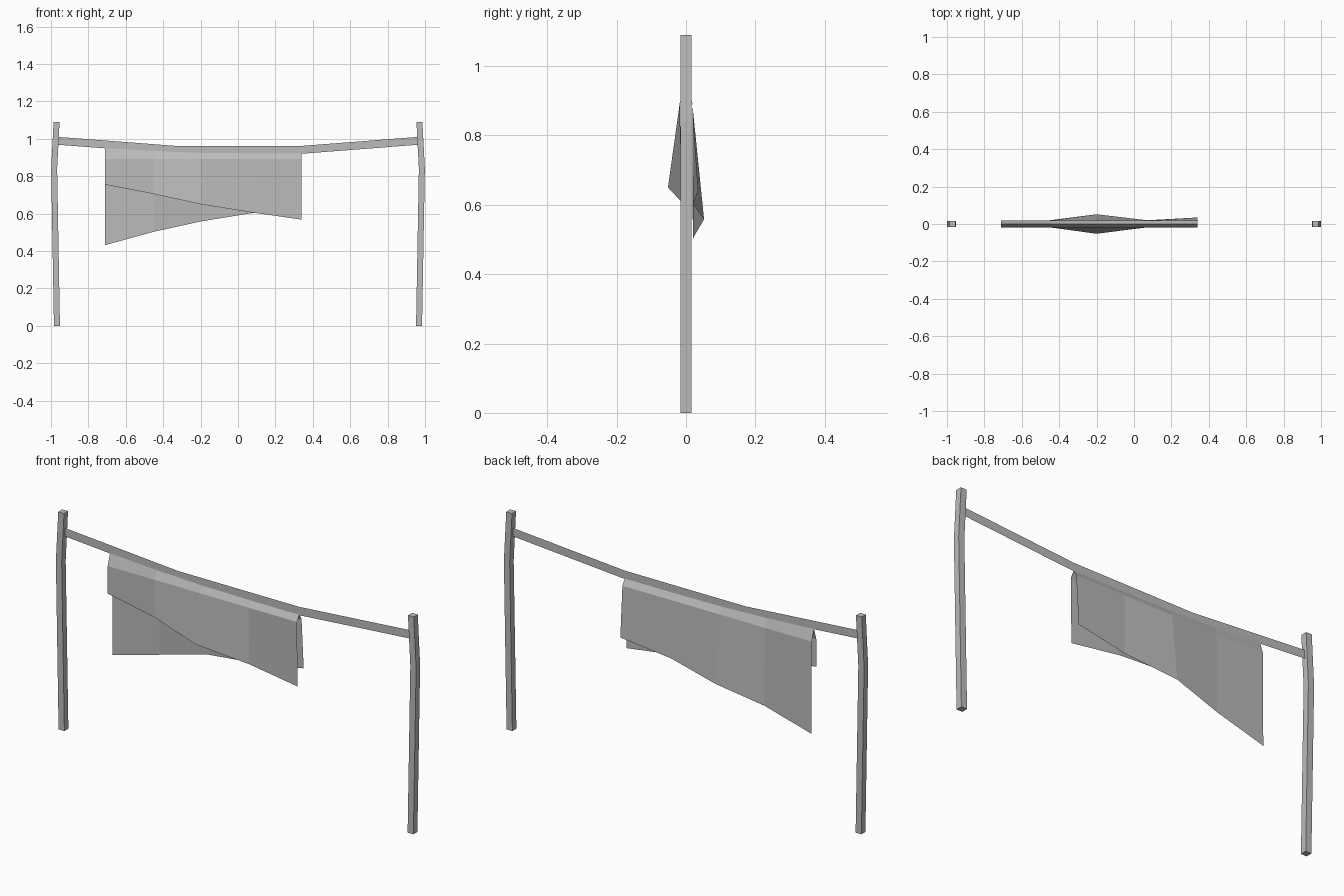
import bpy
import bmesh
from mathutils import Vector

cube = bpy.data.objects.get("Cube")
if cube:
    bpy.data.objects.remove(cube)

grey = bpy.data.materials.new("plain_grey")
grey.use_nodes = True
grey.diffuse_color = (0.5, 0.5, 0.5, 1)
grey.node_tree.nodes["Principled BSDF"].inputs["Base Color"].default_value = (0.5, 0.5, 0.5, 1)


def loft(name, rows, closed=False):
    """Bridge equal rows of points with quads; closed rows become a capped tube."""
    bm = bmesh.new()
    grid = [[bm.verts.new(Vector(p)) for p in row] for row in rows]
    count = len(rows[0])
    for a, b in zip(grid, grid[1:]):
        for i in range(count if closed else count - 1):
            j = (i + 1) % count
            bm.faces.new((a[i], a[j], b[j], b[i]))
    if closed:
        bm.faces.new(grid[0][::-1])
        bm.faces.new(grid[-1])
    bmesh.ops.recalc_face_normals(bm, faces=bm.faces)
    mesh = bpy.data.meshes.new(name)
    bm.to_mesh(mesh)
    bm.free()
    mesh.materials.append(grey)
    obj = bpy.data.objects.new(name, mesh)
    bpy.context.collection.objects.link(obj)
    return obj


# Bowed square posts
HALF = 0.016
CORNERS = ((-HALF, -HALF), (HALF, -HALF), (HALF, HALF), (-HALF, HALF))
for name, side in (("left_post", 1), ("right_post", -1)):
    path = ((0.968, 0), (0.983, 0.84), (0.97, 1.09))
    loft(name, [[(side * x + dx, dy, z) for dx, dy in CORNERS] for x, z in path], True)

# Flat sagging line between the posts
line = ((-0.96, 1.01), (-0.33, 0.962), (0.34, 0.962), (0.96, 1.01))
loft("hanging_line", [[(x, 0, z - 0.042), (x, 0, z)] for x, z in line])

# Folded cloth, one cross-section per column:
# x, ridge height, front hem (y, z), back hem (y, z)
columns = (
    (-0.71, 0.95, (-0.018, 0.755), (0.02, 0.432)),
    (-0.45, 0.935, (-0.018, 0.705), (0.02, 0.503)),
    (-0.20, 0.925, (-0.052, 0.65), (0.052, 0.558)),
    (0.07, 0.922, (-0.012, 0.607), (0.02, 0.602)),
    (0.34, 0.922, (-0.014, 0.568), (0.035, 0.64)),
)
FOLD = 0.893
loft("draped_cloth", [
    [(x, fy, fz), (x, -0.018, FOLD), (x, 0, ridge), (x, 0.018, FOLD), (x, by, bz)]
    for x, ridge, (fy, fz), (by, bz) in columns])
